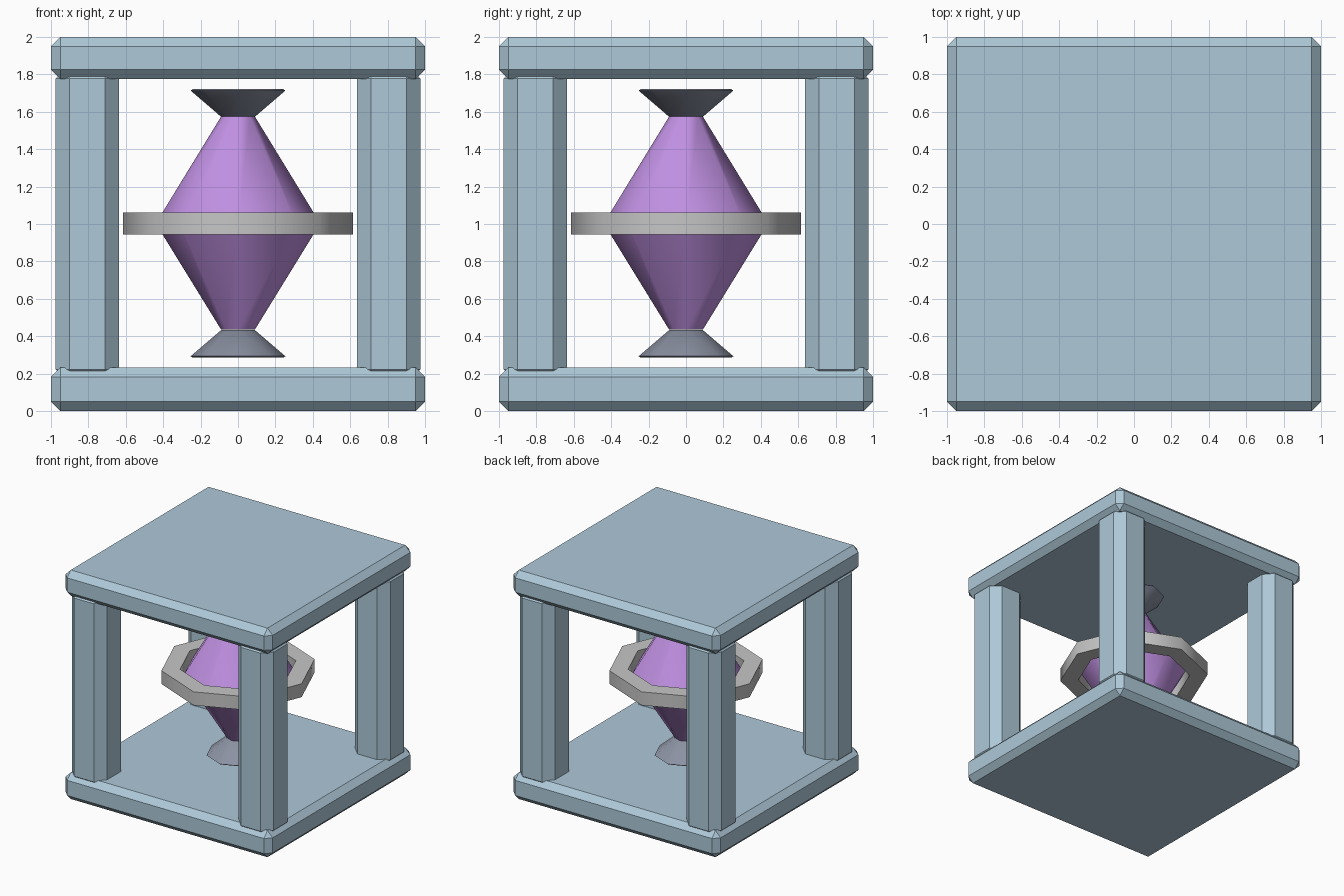
import bpy, bmesh, math

if "Cube" in bpy.data.objects:
    bpy.data.objects.remove(bpy.data.objects["Cube"])


def material(name, rgb):
    lin = [((c / 255 + 0.055) / 1.055) ** 2.4 for c in rgb]
    m = bpy.data.materials.new(name)
    m.diffuse_color = (*lin, 1)
    m.use_nodes = True
    m.node_tree.nodes["Principled BSDF"].inputs["Base Color"].default_value = m.diffuse_color
    return m


STONE = material("pale blue stone", (174, 201, 216))
CRYSTAL = material("purple crystal", (192, 144, 226))
SILVER = material("silver grey", (198, 198, 198))
SLATE = material("slate grey", (140, 146, 163))


def add_object(name, bm, mat):
    bmesh.ops.recalc_face_normals(bm, faces=bm.faces)
    mesh = bpy.data.meshes.new(name)
    bm.to_mesh(mesh)
    bm.free()
    mesh.materials.append(mat)
    ob = bpy.data.objects.new(name, mesh)
    bpy.context.collection.objects.link(ob)
    return ob


def chamfered_box(name, x, y, z0, z1, half, chamfer):
    bm = bmesh.new()
    bmesh.ops.create_cube(bm, size=2)
    for v in bm.verts:
        v.co = (x + v.co.x * half, y + v.co.y * half, z1 if v.co.z > 0 else z0)
    bmesh.ops.bevel(bm, geom=bm.edges[:], offset=chamfer, segments=1,
                    profile=0.5, affect='EDGES')
    return add_object(name, bm, STONE)


def lathe(name, profile, mat, closed=False, sides=8):
    """Turn a list of (radius, z) into an eight-sided solid."""
    bm = bmesh.new()
    rings = [[bm.verts.new((r * math.cos(a), r * math.sin(a), z))
              for a in (2 * math.pi * i / sides for i in range(sides))]
             for r, z in profile]
    pairs = list(zip(rings, rings[1:]))
    if closed:
        pairs.append((rings[-1], rings[0]))
    else:
        bm.faces.new(rings[0])
        bm.faces.new(rings[-1])
    for lo, hi in pairs:
        for i in range(sides):
            j = (i + 1) % sides
            bm.faces.new((lo[i], lo[j], hi[j], hi[i]))
    ob = add_object(name, bm, mat)
    bpy.ops.object.select_all(action='DESELECT')
    ob.select_set(True)
    bpy.context.view_layer.objects.active = ob
    bpy.ops.object.shade_smooth_by_angle(angle=math.radians(50))
    return ob


# Frame: two plates and four corner posts sunk into them
chamfered_box("base_plate", 0, 0, 0, 0.232, 1, 0.05)
chamfered_box("top_plate", 0, 0, 1.775, 2, 1, 0.05)
for side, x in (("left", -0.805), ("right", 0.805)):
    for end, y in (("front", -0.805), ("back", 0.805)):
        chamfered_box(f"{end}_{side}_post", x, y, 0.147, 1.853, 0.17, 0.075)

# Crystal spindle
lathe("crystal", [(0.09, 0.435), (0.44, 1.003), (0.09, 1.575)], CRYSTAL)

# Flared end caps with a thin bevelled rim
cap = [(0.09, 0.57), (0.253, 0.71), (0.243, 0.718)]
lathe("upper_cap", [(r, 1.003 + h) for r, h in cap], SLATE)
lathe("lower_cap", [(r, 1.003 - h) for r, h in cap], SLATE)

# Floating ring round the middle
lathe("ring", [(0.615, 0.945), (0.615, 1.062), (0.465, 1.062), (0.465, 0.945)],
      SILVER, closed=True)
